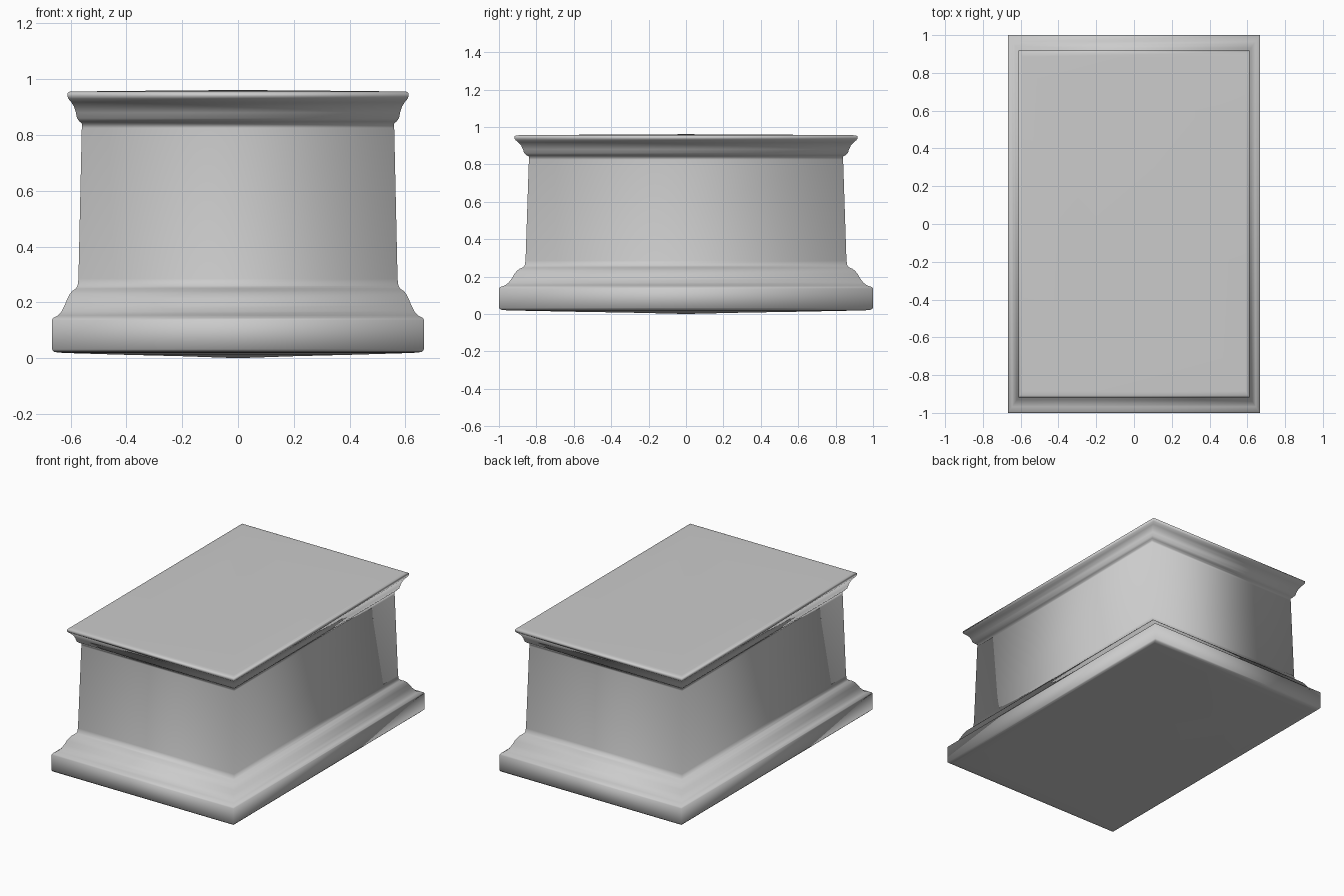
import bpy, bmesh

if "Cube" in bpy.data.objects:
    bpy.data.objects.remove(bpy.data.objects["Cube"])

RATIO = 1.5  # depth is one and a half times the width

# Half-width and height, from the underside centre up to the top centre
underside = [(0.20, 0.007), (0.40, 0.012), (0.60, 0.018), (0.645, 0.020), (0.660, 0.023)]
plinth = [(0.667, 0.032), (0.667, 0.136), (0.663, 0.144)]
base_moulding = [(0.645, 0.153), (0.632, 0.168), (0.621, 0.190), (0.612, 0.213),
                 (0.603, 0.230), (0.594, 0.241), (0.582, 0.249), (0.575, 0.260)]
shaft = [(0.572, 0.285), (0.560, 0.825), (0.560, 0.842)]
cornice = [(0.568, 0.848), (0.577, 0.860), (0.581, 0.880), (0.588, 0.902),
           (0.598, 0.918), (0.608, 0.930), (0.612, 0.940), (0.611, 0.950)]
top = [(0.605, 0.955), (0.59, 0.956), (0.40, 0.958), (0.20, 0.960)]
profile = underside + plinth + base_moulding + shaft + cornice + top

bm = bmesh.new()


def ring(half, z):
    return [bm.verts.new((sx * half, sy * half * RATIO, z))
            for sx, sy in ((-1, -1), (1, -1), (1, 1), (-1, 1))]


# Sweep the profile round the rectangular plan
rings = [ring(h, z) for h, z in profile]
for lower, upper in zip(rings, rings[1:]):
    for i in range(4):
        j = (i + 1) % 4
        bm.faces.new((lower[i], lower[j], upper[j], upper[i]))

# Close the very slightly domed underside and top
for r, z in ((rings[0], 0.0), (rings[-1], 0.961)):
    centre = bm.verts.new((0, 0, z))
    for i in range(4):
        bm.faces.new((r[i], r[(i + 1) % 4], centre))
bmesh.ops.recalc_face_normals(bm, faces=bm.faces)

mesh = bpy.data.meshes.new("pedestal")
bm.to_mesh(mesh)
bm.free()
mesh.shade_smooth()  # soft shading runs round the corners too
pedestal = bpy.data.objects.new("pedestal", mesh)
bpy.context.collection.objects.link(pedestal)
